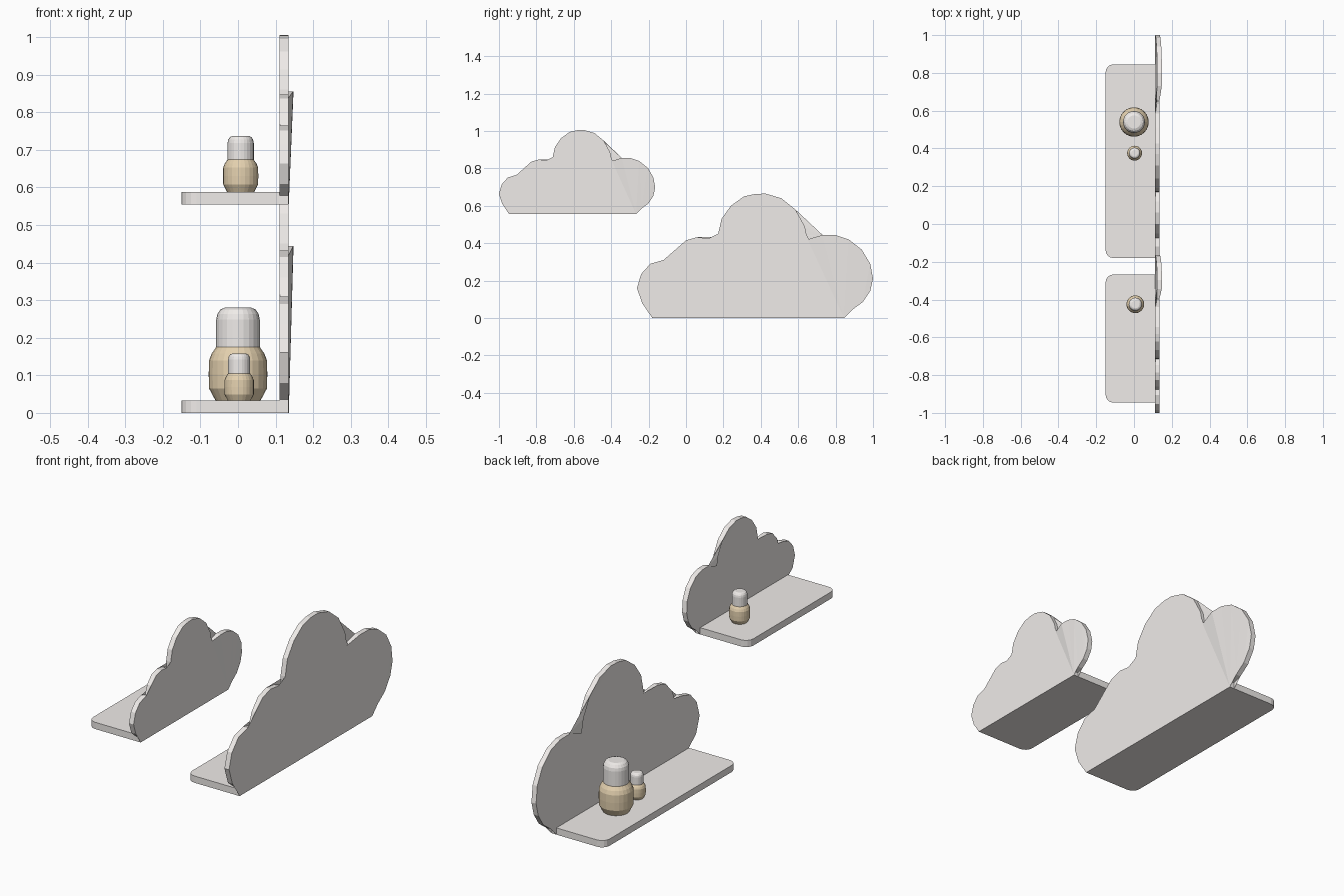
import bpy, bmesh, math

if "Cube" in bpy.data.objects:
    bpy.data.objects.remove(bpy.data.objects["Cube"])


def material(name, rgb):
    m = bpy.data.materials.new(name)
    m.diffuse_color = (*rgb, 1)
    m.use_nodes = True
    m.node_tree.nodes["Principled BSDF"].inputs["Base Color"].default_value = m.diffuse_color
    return m


WHITE = material("warm_white", (0.87, 0.84, 0.82))
TAN = material("tan_wood", (0.78, 0.64, 0.43))


def finish(bm, name, mat):
    bmesh.ops.recalc_face_normals(bm, faces=bm.faces)
    me = bpy.data.meshes.new(name)
    bm.to_mesh(me)
    bm.free()
    me.materials.append(mat)
    ob = bpy.data.objects.new(name, me)
    bpy.context.collection.objects.link(ob)
    return ob


def prism(name, ring_a, ring_b, mat):
    # closed solid between two matching outlines
    bm = bmesh.new()
    a = [bm.verts.new(p) for p in ring_a]
    b = [bm.verts.new(p) for p in ring_b]
    n = len(a)
    caps = [bm.faces.new(a), bm.faces.new(b[::-1])]
    for i in range(n):
        j = (i + 1) % n
        bm.faces.new((a[i], b[i], b[j], a[j]))
    bmesh.ops.triangulate(bm, faces=caps)
    return finish(bm, name, mat)


# cloud outline (y, z): left lobe, second lobe, tall lobe, right lobe
CLOUD = [(-.18, 0), (-.18, .035), (-.235, .08), (-.262, .16), (-.24, .235),
         (-.19, .29), (-.12, .31), (-.075, .30),
         (-.05, .36), (0, .415), (.06, .432), (.12, .425), (.17, .405),
         (.172, .45), (.19, .53), (.24, .60), (.31, .65), (.37, .663),
         (.425, .665), (.51, .64), (.585, .58), (.635, .49), (.65, .42),
         (.73, .444), (.80, .443), (.87, .42), (.94, .365), (.985, .29),
         (1.0, .21), (.985, .145), (.945, .085), (.89, .045), (.845, .03),
         (.845, 0)]
X_FRONT, X_PLATE, X_BACK, THICK = -.15, .11, .135, .033


def lean(y, z):
    # the right lobe tips slightly backwards
    return .012 * max(0, min(1, (z - .18) / .24)) if y > .66 else 0


def cloud_shelf(prefix, y0, z0, s, sz):
    def ring(x):
        return [(x + lean(y, z), y0 + (y + .262) * s, z0 + z * sz)
                for y, z in CLOUD]
    prism(prefix + "_cloud_back", ring(X_PLATE), ring(X_BACK), WHITE)
    # shelf board with two rounded front corners
    ya, yb = y0 + .082 * s, y0 + 1.107 * s
    r = .04
    pts = [(X_PLATE, ya)]
    for cy, start in ((ya + r, 270), (yb - r, 180)):
        for k in range(5):
            t = math.radians(start - k * 22.5)
            pts.append((X_FRONT + r + r * math.cos(t), cy + r * math.sin(t)))
    pts.append((X_PLATE, yb))
    prism(prefix + "_shelf_board", [(x, y, z0) for x, y in pts],
          [(x, y, z0 + THICK) for x, y in pts], WHITE)


def lathe(name, profile, loc, s, mat, sides=24):
    bm = bmesh.new()
    rings = [[bm.verts.new((loc[0] + s * r * math.cos(2 * math.pi * k / sides),
                            loc[1] + s * r * math.sin(2 * math.pi * k / sides),
                            loc[2] + s * z)) for k in range(sides)]
             for r, z in profile]
    for a, b in zip(rings, rings[1:]):
        for k in range(sides):
            j = (k + 1) % sides
            bm.faces.new((a[k], a[j], b[j], b[k]))
    bm.faces.new(rings[0][::-1])
    bm.faces.new(rings[-1])
    return finish(bm, name, mat)


# peg doll: tan body and white head
BODY = [(.06, 0), (.077, .032), (.078, .07), (.077, .107), (.07, .125), (.058, .142)]
HEAD = [(.058, .142), (.058, .215), (.055, .230), (.047, .242), (.035, .247)]


def peg(prefix, loc, s):
    lathe(prefix + "_peg_body", BODY, loc, s, TAN)
    lathe(prefix + "_peg_head", HEAD, loc, s, WHITE)


cloud_shelf("large", -.262, 0, 1, 1)
cloud_shelf("small", -1.0, .555, .662, .677)
peg("large", (0, .54, THICK), 1)
peg("little", (.003, .375, THICK), .506)
peg("upper", (.007, -.425, .555 + THICK), .603)
